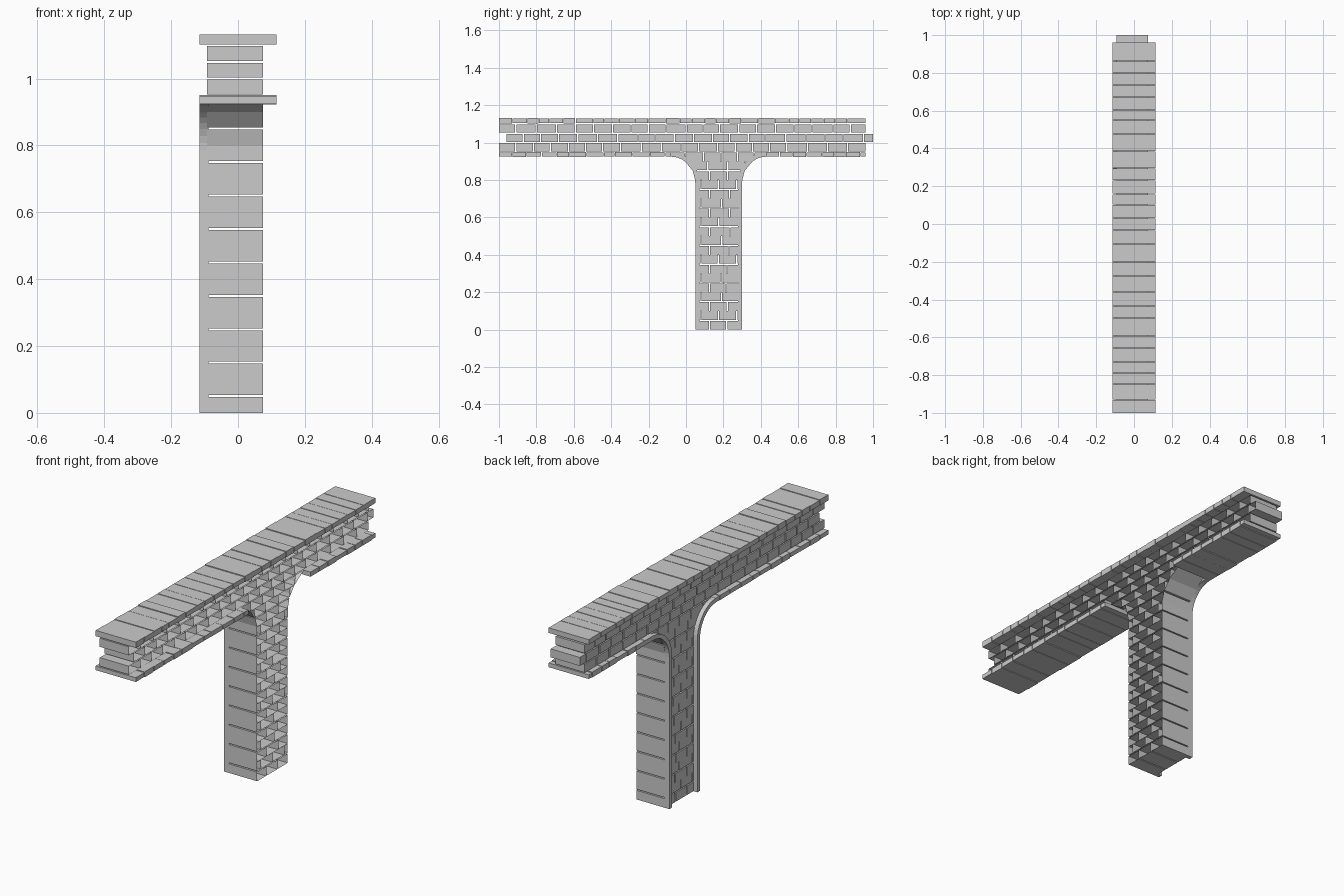
import bpy, math, random

if "Cube" in bpy.data.objects:
    bpy.data.objects.remove(bpy.data.objects["Cube"])

random.seed(4)
GAP = 0.003          # half of a joint
ROW = 0.05           # course height
X_FACE, X_BACK = -0.092, 0.075
MID = 0.175          # column centre in y
TURN_Y, TURN_Z, RY, RZ = -0.08, 0.785, 0.13, 0.14   # corner curve


def make(name, verts, faces):
    mesh = bpy.data.meshes.new(name)
    mesh.from_pydata(verts, [], faces)
    obj = bpy.data.objects.new(name, mesh)
    bpy.context.collection.objects.link(obj)
    return obj


def prism(verts, faces, poly, x0, x1, closed):
    """Extrude a (y, z) outline along x; the back stays open unless closed."""
    n, s = len(poly), len(verts)
    verts += [(x0, y, z) for y, z in poly] + [(x1, y, z) for y, z in poly]
    faces.append([s + i for i in reversed(range(n))])
    if closed:
        faces.append([s + n + i for i in range(n)])
    for i in range(n):
        j = (i + 1) % n
        faces.append((s + i, s + j, s + n + j, s + n + i))


def joints(start, end, length, jitter, first):
    """Brick boundaries along y."""
    cuts, y = [start], start + first
    while y < end - 0.025:
        cuts.append(y)
        y += length + random.uniform(-jitter, jitter)
    return cuts + [end]


def left_edge(z):
    """Left outline of the column, widening into the beam."""
    s = min(max((z - TURN_Z) / RZ, 0), 1)
    return TURN_Y + RY * math.sqrt(1 - s * s)


# beam: three courses of open-backed bricks, middle one shifted
verts, faces = [], []
for r in range(3):
    z0 = 0.95 + r * ROW
    a, b = (-0.96, 1.0) if r == 1 else (-1.0, 0.96)
    c = joints(a, b, 0.1, 0.012, 0.09)
    for y0, y1 in zip(c, c[1:]):
        l = y0 if y0 == a else y0 + GAP
        h = y1 if y1 == b else y1 - GAP
        prism(verts, faces, [(l, z0 + GAP), (h, z0 + GAP),
                             (h, z0 + ROW - GAP), (l, z0 + ROW - GAP)],
              X_FACE, X_BACK, False)
make("beam_bricks", verts, faces)

# column: courses trimmed by the curved corners
verts, faces = [], []
for r in range(19):
    z0 = r * ROW + (GAP if r % 2 and r else 0)
    z1 = r * ROW + ROW - (0 if r % 2 else GAP)
    lb, lt = left_edge(z0), left_edge(z1)
    rb, rt = 2 * MID - lb, 2 * MID - lt
    offset = 0.03 if r % 2 else 0.075
    c = joints(0.05, 0.30, 0.1, 0.012, offset)
    if lt < 0.0:
        c = joints(lt, rt, 0.1, 0.012, offset)
    c[0], c[-1] = -1, 1
    for y0, y1 in zip(c, c[1:]):
        l, h = y0 + GAP, y1 - GAP
        p = [(max(l, lb), z0), (min(h, rb), z0), (min(h, rt), z1), (max(l, lt), z1)]
        if p[1][0] - p[0][0] < 0.004:
            # brick lies on the slope: keep a wedge
            m = min(max(p[0][0], lb), rb)
            p[0] = (m, z0)
            p[1] = (m + 0.004 if m < MID else m, z0)
            if m >= MID:
                p[0] = (m - 0.004, z0)
        prism(verts, faces, p, X_FACE, X_BACK, False)
make("column_bricks", verts, faces)

# raised rims on the column edges, sweeping into the lower ledge
SEG, W = 10, 0.022
verts, faces = [], []
outer, inner = [(0.05, 0.0)], [(0.05 + W, 0.0)]
for i in range(SEG + 1):
    t = math.pi / 2 * i / SEG
    outer.append((TURN_Y + RY * math.cos(t), TURN_Z + RZ * math.sin(t)))
    inner.append((TURN_Y + (RY + W) * math.cos(t), TURN_Z + (RZ + W) * math.sin(t)))
outline = inner + outer[::-1]
outline = outline[::-1]
prism(verts, faces, outline[::-1], -0.115, -0.088, True)
prism(verts, faces, [(2 * MID - y, z) for y, z in outline], -0.115, -0.088, True)
# orient outward regardless of outline direction
rim = make("column_rims", verts, faces)
import bmesh
bm = bmesh.new()
bm.from_mesh(rim.data)
bmesh.ops.recalc_face_normals(bm, faces=bm.faces)
bm.to_mesh(rim.data)
bm.free()


def ledge(name, spans, z0, z1):
    """Cross-laid slabs that overhang both wall faces."""
    verts, faces = [], []
    for a, b in spans:
        c = joints(a, b, 0.075, 0.02, 0.07)
        for y0, y1 in zip(c, c[1:]):
            d = random.choice((0, 0.002, 0.003))
            l = y0 if y0 == a else y0 + 0.0015
            h = y1 if y1 == b else y1 - 0.0015
            prism(verts, faces, [(l, z0 + d), (h, z0 + d), (h, z1 - d), (l, z1 - d)],
                  -0.115, 0.115, True)
    make(name, verts, faces)


# ledges above and below the beam
ledge("top_ledge", [(-1.0, 0.96)], 1.102, 1.132)
ledge("lower_ledge", [(-1.0, TURN_Y), (2 * MID - TURN_Y, 0.96)], 0.923, 0.951)
